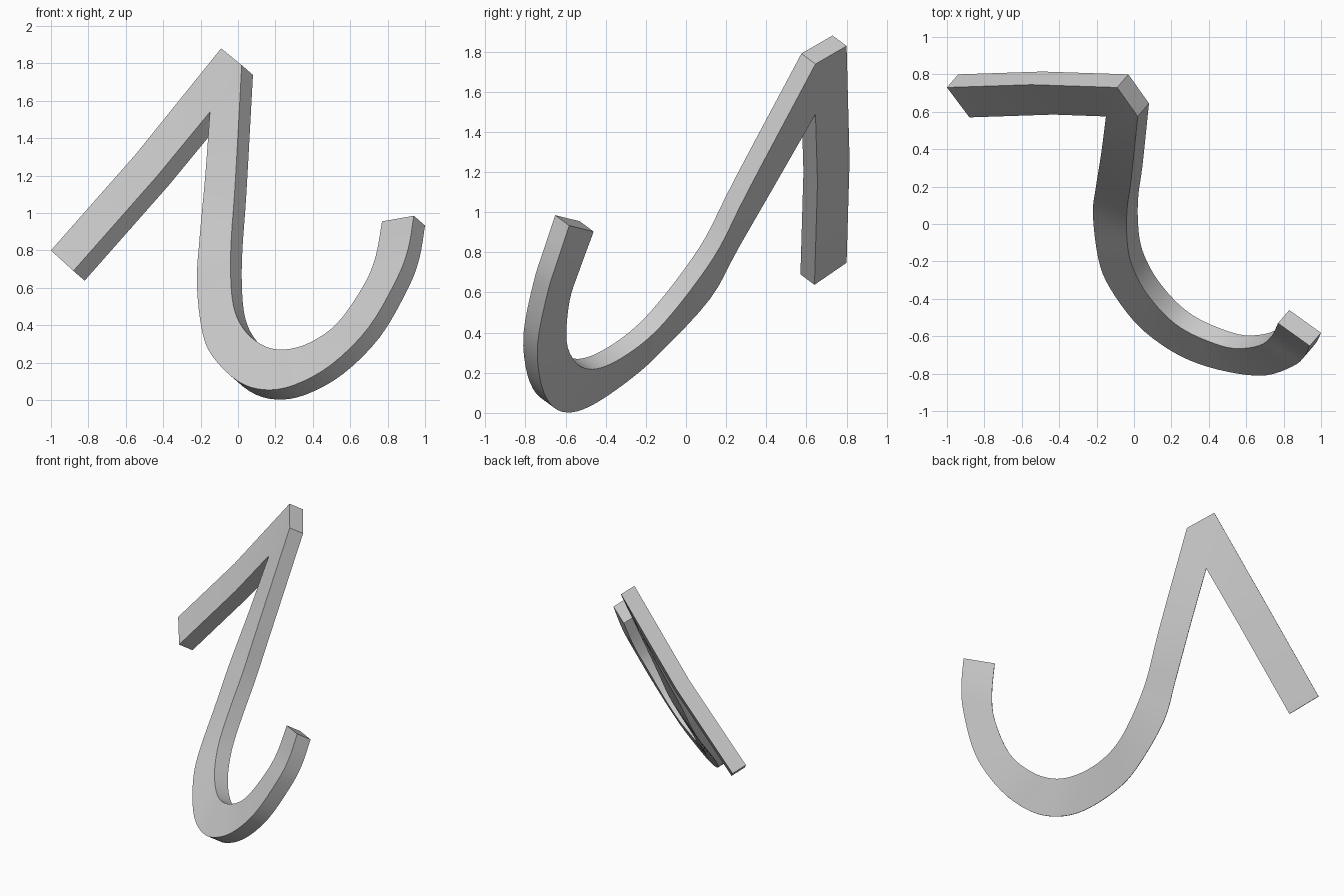
import bpy, bmesh, math
from mathutils import Vector

if "Cube" in bpy.data.objects:
    bpy.data.objects.remove(bpy.data.objects["Cube"])

THICK = Vector((0.06, 0.07, -0.052))   # constant offset from front to back face
STEPS = 4

# short straight arm: (upper edge, lower edge) pairs on the front face
arm = [((-1, .73, .80), (-.88, .57, .69)),
       ((-.55, .745, 1.31), (-.43, .585, 1.20)),
       ((-.09, .73, 1.88), (-.15, .575, 1.54))]

# long stroke curling into the hook: (outer edge, inner edge) pairs
hook = [((-.15, .575, 1.54), (.02, .575, 1.79)),
        ((-.175, .38, 1.20), (-.015, .24, 1.16)),
        ((-.205, .19, .87), (-.035, .10, .88)),
        ((-.22, .05, .62), (-.04, -.02, .70)),
        ((-.19, -.19, .36), (-.03, -.15, .535)),
        ((-.13, -.34, .225), (0, -.25, .43)),
        ((0, -.52, .10), (.06, -.36, .345)),
        ((.14, -.64, .055), (.15, -.47, .285)),
        ((.30, -.73, .08), (.25, -.555, .27)),
        ((.50, -.79, .19), (.38, -.62, .305)),
        ((.70, -.81, .39), (.53, -.665, .41)),
        ((.85, -.76, .65), (.67, -.65, .61)),
        ((.91, -.71, .81), (.735, -.60, .765)),
        ((.94, -.652, .985), (.77, -.53, .955))]


def smooth(points):
    """Catmull-Rom curve through the points."""
    p = [Vector(q) for q in points]
    p = [2 * p[0] - p[1]] + p + [2 * p[-1] - p[-2]]
    out = []
    for i in range(1, len(p) - 2):
        a, b, c, d = p[i - 1:i + 3]
        for k in range(STEPS):
            t = k / STEPS
            out.append(0.5 * (2 * b + (c - a) * t + (2 * a - 5 * b + 4 * c - d) * t * t
                              + (3 * b - a - 3 * c + d) * t ** 3))
    return out + [p[-2]]


outer = smooth([q[0] for q in hook])
inner = smooth([q[1] for q in hook])
pairs = [(Vector(a), Vector(b)) for a, b in arm] + list(zip(inner, outer))

# front face strip (the two strips share the notch corner)
bm = bmesh.new()
rows = [[bm.verts.new(p) for p in pair] for pair in pairs]
for r, s in zip(rows, rows[1:]):
    bm.faces.new((r[0], r[1], s[1], s[0]))
bmesh.ops.remove_doubles(bm, verts=bm.verts, dist=1e-4)

# extrude to the back face
res = bmesh.ops.extrude_face_region(bm, geom=bm.faces[:], use_keep_orig=True)
moved = [g for g in res["geom"] if isinstance(g, bmesh.types.BMVert)]
bmesh.ops.translate(bm, verts=moved, vec=THICK)
bmesh.ops.recalc_face_normals(bm, faces=bm.faces)

mesh = bpy.data.meshes.new("curved_hook")
bm.to_mesh(mesh)
bm.free()
obj = bpy.data.objects.new("curved_hook", mesh)
bpy.context.collection.objects.link(obj)
bpy.context.view_layer.objects.active = obj
obj.select_set(True)
bpy.ops.object.shade_smooth_by_angle(angle=math.radians(30))
